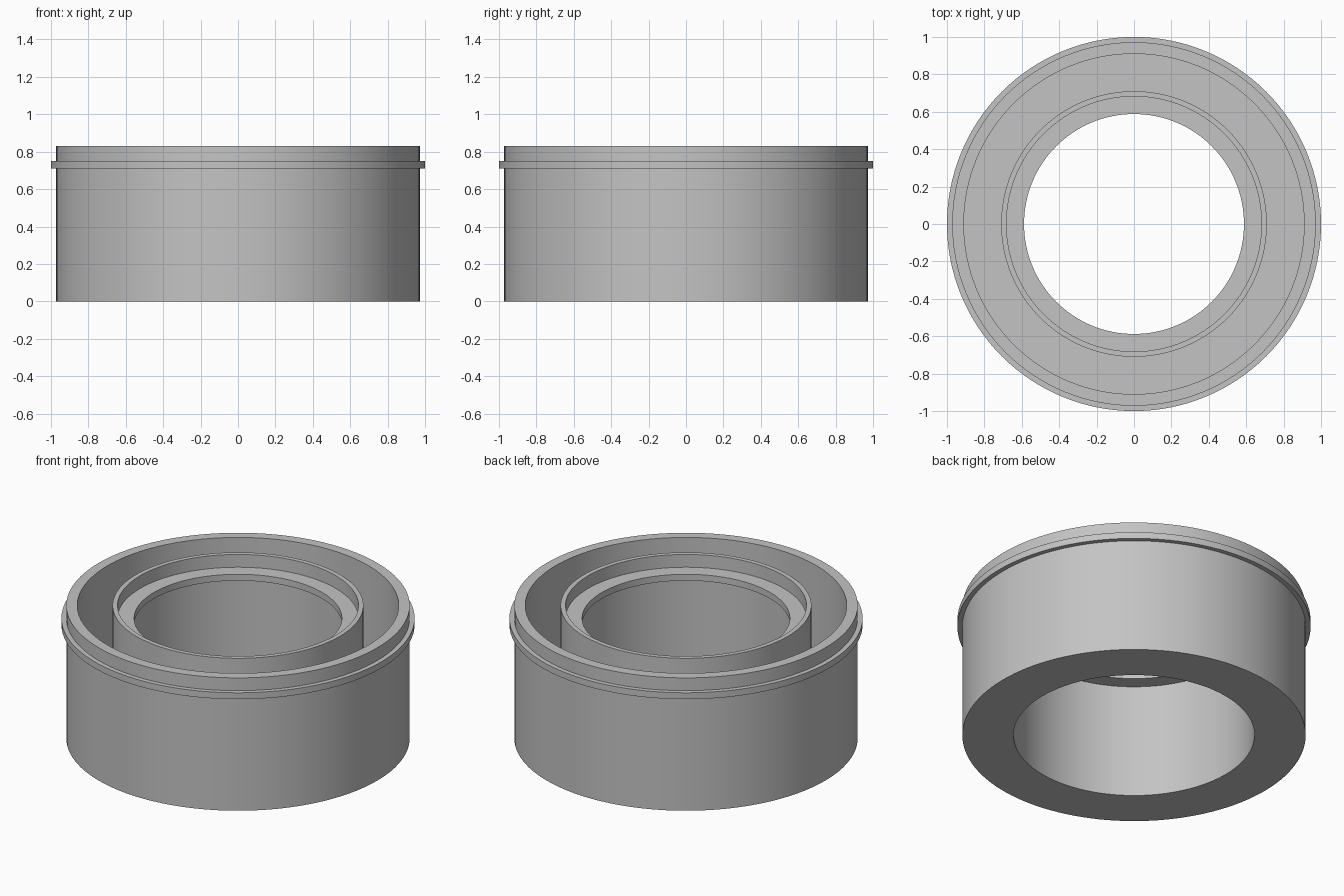
import bpy, bmesh, math

cube = bpy.data.objects.get("Cube")
if cube:
    bpy.data.objects.remove(cube, do_unlink=True)

SEGMENTS = 128
HEIGHT, FLOOR = 0.83, 0.06
LIP_LOW, LIP_HIGH = 0.71, 0.75
R_FLANGE, R_BODY, R_RIM = 1.0, 0.972, 0.91
R_TUBE, R_BORE, R_LIP = 0.71, 0.682, 0.588

grey = bpy.data.materials.new("plain grey")
grey.use_nodes = True
colour = (0.55, 0.55, 0.55, 1.0)
grey.diffuse_color = colour
grey.node_tree.nodes["Principled BSDF"].inputs["Base Color"].default_value = colour


def lathe(name, profile):
    """Turn a closed (radius, height) profile around the z axis."""
    bm = bmesh.new()
    rings = []
    for i in range(SEGMENTS):
        a = math.tau * i / SEGMENTS
        rings.append([bm.verts.new((r * math.cos(a), r * math.sin(a), z))
                      for r, z in profile])
    n = len(profile)
    for i, ring in enumerate(rings):
        following = rings[(i + 1) % SEGMENTS]
        for j in range(n):
            k = (j + 1) % n
            bm.faces.new((ring[j], following[j], following[k], ring[k]))
    bmesh.ops.recalc_face_normals(bm, faces=bm.faces)
    mesh = bpy.data.meshes.new(name)
    bm.to_mesh(mesh)
    bm.free()
    mesh.materials.append(grey)
    obj = bpy.data.objects.new(name, mesh)
    bpy.context.collection.objects.link(obj)
    bpy.ops.object.select_all(action='DESELECT')
    obj.select_set(True)
    bpy.context.view_layer.objects.active = obj
    bpy.ops.object.shade_smooth_by_angle(angle=math.radians(30))
    return obj


# Double-walled ring: outer wall with flange, open channel, inner tube with lip
lathe("ring_housing", [
    # outer wall and its flange
    (R_BODY, 0), (R_BODY, LIP_LOW), (R_FLANGE, LIP_LOW),
    (R_FLANGE, LIP_HIGH), (R_BODY, LIP_HIGH), (R_BODY, HEIGHT),
    # open channel between the walls
    (R_RIM, HEIGHT), (R_RIM, FLOOR), (R_TUBE, FLOOR), (R_TUBE, HEIGHT),
    # inner tube with its inward lip
    (R_BORE, HEIGHT), (R_BORE, LIP_HIGH), (R_LIP, LIP_HIGH),
    (R_LIP, LIP_LOW), (R_BORE, LIP_LOW), (R_BORE, 0),
])
